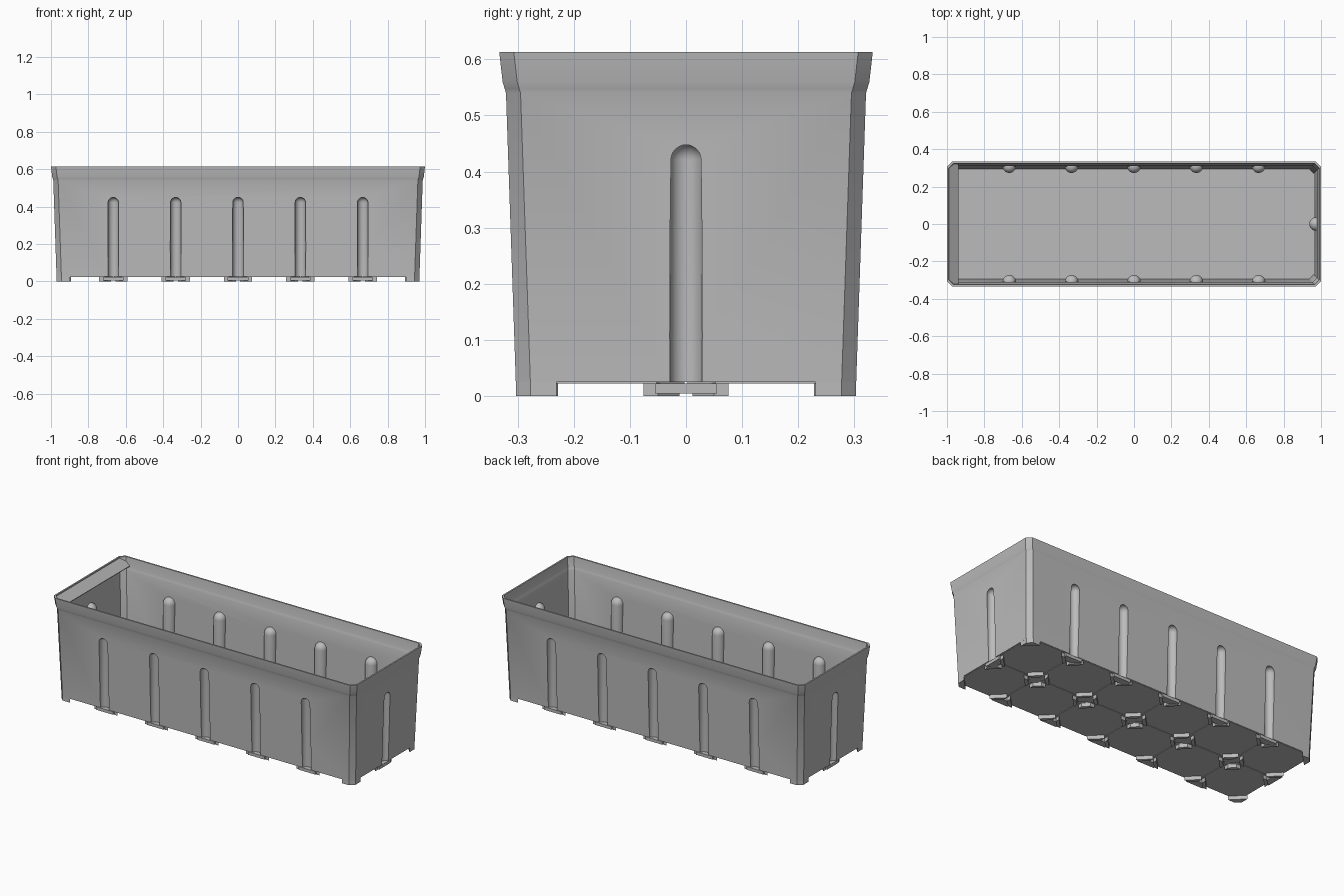
import bpy
import bmesh
from mathutils import Vector

if "Cube" in bpy.data.objects:
    bpy.data.objects.remove(bpy.data.objects["Cube"], do_unlink=True)

grey = bpy.data.materials.new("plain_grey")
grey.use_nodes = True
grey.diffuse_color = (0.5, 0.5, 0.5, 1)
grey.node_tree.nodes["Principled BSDF"].inputs["Base Color"].default_value = (0.5, 0.5, 0.5, 1)

PITCH = 1 / 3          # spacing of grooves and floor tiles
EXTRA = 2 / 3          # how much longer than wide, per half
FLOOR = 0.022          # underside of the floor


def make(name, bm):
    bmesh.ops.recalc_face_normals(bm, faces=bm.faces)
    mesh = bpy.data.meshes.new(name)
    bm.to_mesh(mesh)
    bm.free()
    obj = bpy.data.objects.new(name, mesh)
    bpy.context.collection.objects.link(obj)
    mesh.materials.append(grey)
    return obj


def loft(name, profile, chamfer):
    """Chamfered rectangles (half width, height) skinned into a solid."""
    bm = bmesh.new()
    rings = []
    for hy, z in profile:
        hx = hy + EXTRA
        a, b = hx - chamfer, hy - chamfer
        pts = [(hx, -b), (hx, b), (a, hy), (-a, hy), (-hx, b), (-hx, -b), (-a, -hy), (a, -hy)]
        rings.append([bm.verts.new((x, y, z)) for x, y in pts])
    for low, high in zip(rings, rings[1:]):
        for i in range(8):
            j = (i + 1) % 8
            bm.faces.new((low[i], low[j], high[j], high[i]))
    bm.faces.new(rings[0])
    bm.faces.new(rings[-1])
    return make(name, bm)


def prism(bm, pts, z0, z1):
    verts = [bm.verts.new((x, y, z0)) for x, y in pts]
    face = bm.faces.new(verts)
    grown = bmesh.ops.extrude_face_region(bm, geom=[face])["geom"]
    moved = [v for v in grown if isinstance(v, bmesh.types.BMVert)]
    bmesh.ops.translate(bm, verts=moved, vec=(0, 0, z1 - z0))


# Groove positions: five on each long side, one on each end
spots = [(i * PITCH, s * 0.309) for i in range(-2, 3) for s in (-1, 1)]
spots += [(s * 0.973, 0) for s in (-1, 1)]


def columns(name, radius, bottom, centre):
    """Round-topped columns at every groove position."""
    bm = bmesh.new()
    for x, y in spots:
        ball = bmesh.ops.create_uvsphere(bm, u_segments=28, v_segments=14, radius=radius)
        for v in ball["verts"]:
            if v.co.z < -0.001:
                # flatten the lower half into a straight shaft
                r = Vector((v.co.x, v.co.y))
                if r.length > 0.0001:
                    r = r.normalized() * radius
                v.co = (r.x, r.y, bottom - centre)
        bmesh.ops.translate(bm, verts=ball["verts"], vec=(x, y, centre))
    bmesh.ops.remove_doubles(bm, verts=bm.verts, dist=0.00005)
    return make(name, bm)


def subtract(target, cutter):
    mod = target.modifiers.new("cut", "BOOLEAN")
    mod.operation = "DIFFERENCE"
    mod.solver = "EXACT"
    mod.object = cutter
    bpy.context.view_layer.update()
    graph = bpy.context.evaluated_depsgraph_get()
    mesh = bpy.data.meshes.new_from_object(target.evaluated_get(graph))
    target.modifiers.clear()
    target.data = mesh
    bpy.data.objects.remove(cutter, do_unlink=True)


# Trough: tapered shell with flared rim, ribs inside, grooves outside
outline = [(0.3035, FLOOR + 0.003), (0.321, 0.54), (0.3235, 0.548), (0.327, 0.56), (0.333, 0.613)]
trough = loft("planter_trough", outline, 0.026)
WALL = 0.009
inner = [(0.3035 - WALL, 0.034)] + [(h - WALL, z) for h, z in outline[1:]]
inner.append((0.3335 - WALL, 0.65))
cavity = loft("cavity_cutter", inner, 0.025)
subtract(cavity, columns("rib_cutter", 0.036, 0.0, 0.421))
subtract(trough, cavity)
subtract(trough, columns("groove_cutter", 0.029, -0.02, 0.421))

# Floor tiles: octagonal plates with narrow seams on the underside
bm = bmesh.new()
for i in range(6):
    for s in (-1, 1):
        x0 = max((i - 3) * PITCH, -0.968) + 0.003
        x1 = min((i - 2) * PITCH, 0.968) - 0.003
        y0, y1 = sorted((s * 0.003, s * 0.301))
        c = 0.05
        prism(bm, [(x0 + c, y0), (x1 - c, y0), (x1, y0 + c), (x1, y1 - c),
                   (x1 - c, y1), (x0 + c, y1), (x0, y1 - c), (x0, y0 + c)], FLOOR, FLOOR + 0.006)
make("floor_tiles", bm)

# Feet: slanted pads on the corners of every tile
bm = bmesh.new()


def pad(x, y, sx, sy, gap, near, far):
    pts = [(gap, near - gap), (gap, far - gap), (far - gap, gap), (near - gap, gap)]
    prism(bm, [(x + sx * u, y + sy * v) for u, v in pts], 0, FLOOR + 0.004)


for i in range(-2, 3):
    for sx in (-1, 1):
        for sy in (-1, 1):
            pad(i * PITCH, 0, sx, sy, 0.015, 0.062, 0.09)
            pad(i * PITCH, sy * 0.304, sx, -sy, 0.012, 0.062, 0.088)
for sx in (-1, 1):
    for sy in (-1, 1):
        pad(sx * 0.97, 0, -sx, sy, 0.012, 0.062, 0.088)
        pad(sx * 0.97, sy * 0.3035, -sx, -sy, 0, 0.026, 0.073)
make("tile_feet", bm)

# Groove shoes: small half octagons closing the foot of each groove
bm = bmesh.new()
for x, y in spots:
    end = abs(x) > 0.9
    side = 1 if (x if end else y) > 0 else -1
    edge = 0.9685 if end else 0.3035
    for u, d in [(-0.055, 0.0)]:
        shape = [(u, d), (u, 0.012), (-0.028, 0.042), (0.028, 0.042), (-u, 0.012), (-u, d)]
        if end:
            pts = [(side * (edge - b), a) for a, b in shape]
        else:
            pts = [(x + a, side * (edge - b)) for a, b in shape]
        prism(bm, pts, 0.004, FLOOR)
make("groove_shoes", bm)

# Sloping ledge across one end of the rim
bm = bmesh.new()
ledge = [(-0.997, -0.303), (-0.973, -0.326), (-0.937, -0.323),
         (-0.937, 0.323), (-0.973, 0.326), (-0.997, 0.303)]
prism(bm, ledge, 0, 0.004)
for v in bm.verts:
    v.co.z += 0.608 - (v.co.x + 0.997) * 0.75
make("end_ledge", bm)

# Smooth the rounded parts, keep edges sharp
for obj in bpy.context.scene.objects:
    if obj.type == "MESH":
        bpy.ops.object.select_all(action="DESELECT")
        obj.select_set(True)
        bpy.context.view_layer.objects.active = obj
        bpy.ops.object.shade_smooth_by_angle(angle=0.5)
